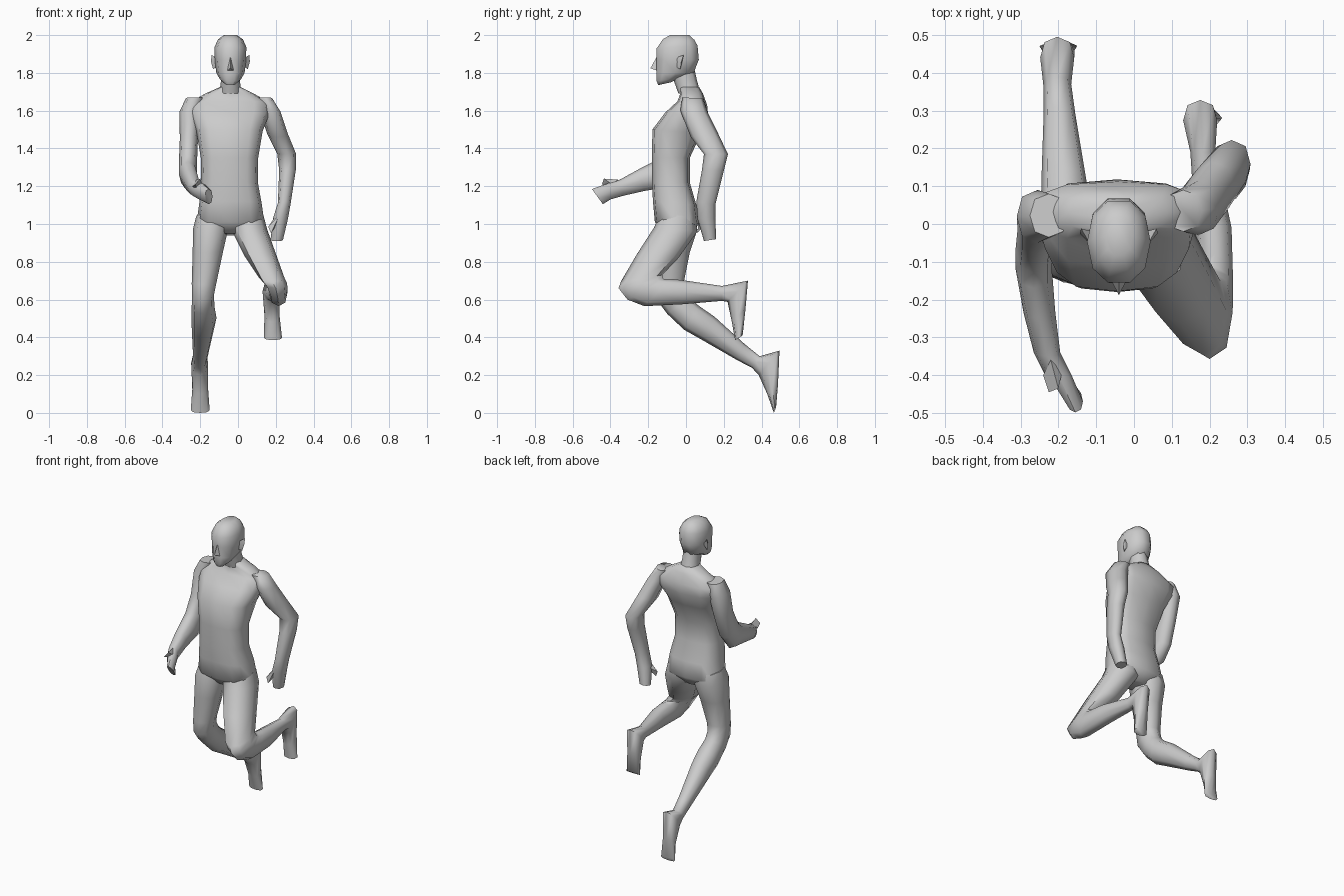
import bpy, bmesh, math
from mathutils import Vector


def finish(name, bm, angle=60):
    bmesh.ops.recalc_face_normals(bm, faces=bm.faces)
    me = bpy.data.meshes.new(name)
    bm.to_mesh(me)
    bm.free()
    for p in me.polygons:
        p.use_smooth = True
    me.set_sharp_from_angle(angle=math.radians(angle))
    ob = bpy.data.objects.new(name, me)
    bpy.context.collection.objects.link(ob)
    return ob


def loft(name, stations, n=8, power=0.85):
    """Skin rings; each is (x, half width, front y, front z, back y, back z)."""
    bm = bmesh.new()
    rings = []
    for x, hw, fy, fz, by, bz in stations:
        mid = Vector((x, (fy + by) / 2, (fz + bz) / 2))
        half = Vector((0, (fy - by) / 2, (fz - bz) / 2))
        ring = []
        for i in range(n):
            t = 2 * math.pi * i / n
            c, s = (math.copysign(abs(v) ** power, v) if abs(v) > 1e-6 else 0
                    for v in (math.cos(t), math.sin(t)))
            ring.append(bm.verts.new(mid + Vector((c * hw, 0, 0)) + half * s))
        rings.append(ring)
    for a, b in zip(rings, rings[1:]):
        for i in range(n):
            j = (i + 1) % n
            bm.faces.new((a[i], a[j], b[j], b[i]))
    bm.faces.new(rings[0])
    bm.faces.new(rings[-1])
    return finish(name, bm)


def hull(name, points):
    bm = bmesh.new()
    for p in points:
        bm.verts.new(p)
    bmesh.ops.convex_hull(bm, input=bm.verts)
    return finish(name, bm, 30)


# Torso from crotch to neck base
loft("torso", [
    (-.04, .06, -.11, .95, .02, .94),
    (-.04, .18, -.165, 1.01, .068, 1.00),
    (-.04, .165, -.175, 1.12, .055, 1.10),
    (-.045, .15, -.18, 1.22, .02, 1.22),
    (-.045, .152, -.18, 1.35, .02, 1.35),
    (-.045, .175, -.178, 1.50, .08, 1.48),
    (-.045, .21, -.11, 1.59, .118, 1.57),
    (-.045, .215, -.045, 1.65, .112, 1.63),
    (-.045, .13, -.03, 1.69, .09, 1.69),
    (-.04, .055, -.035, 1.725, .07, 1.725),
], n=12, power=0.7)

# Neck and head
loft("neck", [
    (-.04, .058, -.04, 1.69, .075, 1.70),
    (-.04, .05, -.065, 1.76, .058, 1.76),
    (-.04, .05, -.08, 1.81, .045, 1.82),
])
loft("head", [
    (-.04, .03, -.148, 1.735, -.08, 1.75),
    (-.04, .055, -.158, 1.755, -.03, 1.775),
    (-.04, .075, -.16, 1.80, .045, 1.80),
    (-.04, .083, -.16, 1.87, .073, 1.87),
    (-.04, .084, -.16, 1.93, .066, 1.945),
    (-.04, .066, -.125, 1.98, .048, 1.975),
    (-.04, .035, -.085, 2.0, .02, 2.0),
], n=10, power=0.9)
hull("nose", [(-.04, -.155, 1.885), (-.04, -.188, 1.825), (-.06, -.15, 1.81),
              (-.02, -.15, 1.81), (-.04, -.13, 1.84)])

# Ears, mirrored about the head's centre line
for side, label in ((1, "left"), (-1, "right")):
    hull(label + "_ear", [(-.04 + side * dx, y, z) for dx, y, z in (
        (.075, -.055, 1.88), (.075, -.05, 1.83), (.10, -.012, 1.895),
        (.092, -.03, 1.82), (.103, -.025, 1.86), (.07, -.02, 1.86))])

# Raised leg, knee forward and shin level behind, ending in the foot
loft("left_leg", [
    (.05, .085, -.14, 1.05, .05, 1.04),
    (.06, .095, -.17, .98, .06, .96),
    (.12, .085, -.26, .84, -.04, .82),
    (.18, .067, -.345, .695, -.125, .73),
    (.20, .06, -.357, .66, -.12, .71),
    (.212, .05, -.31, .60, -.11, .71),
    (.215, .047, -.22, .565, -.08, .71),
    (.21, .048, -.02, .575, .0, .70),
    (.182, .033, .19, .593, .19, .672),
    (.175, .045, .22, .588, .328, .70),
    (.18, .04, .243, .48, .315, .55),
    (.185, .048, .26, .385, .30, .41),
])

# Trailing leg, shin sloping back to the toe on the ground
loft("right_leg", [
    (-.135, .085, -.14, 1.05, .05, 1.04),
    (-.145, .093, -.165, .98, .06, .97),
    (-.16, .08, -.16, .85, .02, .85),
    (-.18, .065, -.155, .68, -.012, .69),
    (-.185, .058, -.155, .60, .0, .65),
    (-.185, .06, -.10, .525, .02, .61),
    (-.18, .066, -.01, .44, .07, .565),
    (-.185, .06, .07, .395, .15, .51),
    (-.197, .042, .27, .28, .31, .365),
    (-.203, .037, .35, .238, .39, .30),
    (-.203, .045, .385, .20, .495, .33),
    (-.20, .042, .43, .10, .487, .15),
    (-.20, .05, .465, .0, .477, .03),
])

# Arm swung back
loft("left_arm", [
    (.13, .05, -.02, 1.67, .09, 1.665),
    (.17, .055, -.03, 1.60, .115, 1.59),
    (.21, .055, .025, 1.46, .165, 1.49),
    (.258, .05, .095, 1.37, .222, 1.37),
    (.262, .044, .085, 1.29, .20, 1.28),
    (.245, .034, .055, 1.12, .155, 1.10),
    (.225, .04, .06, 1.03, .155, 1.03),
    (.205, .033, .095, .91, .16, .92),
])
hull("left_thumb", [(.22, .07, 1.05), (.22, .12, 1.03), (.20, .09, .99),
                    (.16, .065, .985), (.175, .06, .95), (.19, .08, 1.03)])

# Arm swung forward, forearm reaching out
loft("right_arm", [
    (-.225, .05, -.035, 1.67, .08, 1.665),
    (-.255, .055, -.05, 1.60, .09, 1.59),
    (-.26, .048, -.08, 1.46, .05, 1.44),
    (-.265, .048, -.13, 1.36, .0, 1.29),
    (-.265, .048, -.17, 1.33, -.07, 1.20),
    (-.25, .042, -.25, 1.29, -.22, 1.175),
    (-.23, .035, -.35, 1.235, -.33, 1.15),
    (-.20, .035, -.40, 1.22, -.40, 1.13),
    (-.155, .02, -.498, 1.185, -.44, 1.105),
])
hull("right_thumb", [(-.22, -.36, 1.235), (-.22, -.38, 1.18), (-.19, -.39, 1.21),
                     (-.20, -.435, 1.24), (-.225, -.445, 1.21), (-.24, -.40, 1.20)])
